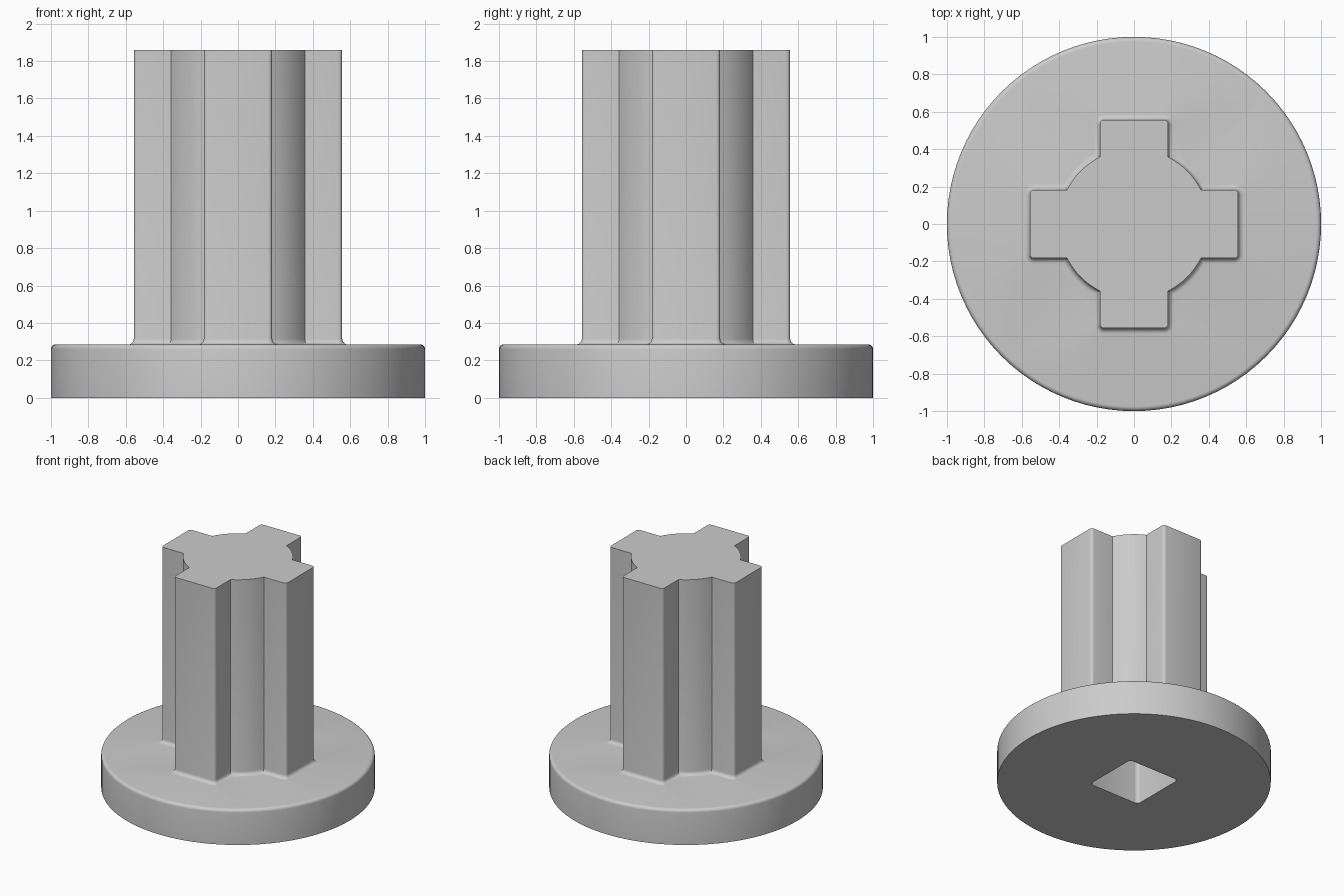
import bpy, bmesh, math
from math import cos, sin, pi

if "Cube" in bpy.data.objects:
    bpy.data.objects.remove(bpy.data.objects["Cube"])

HALF, REACH, CORE, ROUND = 0.183, 0.557, 0.402, 0.022   # cross section of the shaft
BASE_TOP, TOP, FILLET, EDGE = 0.285, 1.86, 0.03, 0.025
HOLE, HOLE_ROUND, HOLE_DEPTH = 0.228, 0.03, 1.2


def arc(cx, cy, r, a0, a1, n):
    return [(cx + r * cos(a0 + (a1 - a0) * i / n), cy + r * sin(a0 + (a1 - a0) * i / n))
            for i in range(n + 1)]


def four_fold(points):
    return [(x * c - y * s, x * s + y * c)
            for c, s in ((1, 0), (0, 1), (-1, 0), (0, -1)) for x, y in points]


def cross(d):
    """Outline of four rounded arms on a round core, grown outward by d."""
    w, r = HALF + d, CORE + d
    a = math.asin(w / r)
    x, y = REACH - ROUND, HALF - ROUND
    arm = arc(x, -y, ROUND + d, -pi / 2, 0, 4) + arc(x, y, ROUND + d, 0, pi / 2, 4)
    return four_fold(arm + arc(0, 0, r, a, pi / 2 - a, 8))


def circle(r):
    return arc(0, 0, r, 0, 2 * pi, 96)[:-1]


def loft(bm, sections):
    """Skin a stack of (outline, z) sections; returns the first and last edge loops."""
    rings = [[bm.verts.new((x, y, z)) for x, y in pts] for pts, z in sections]
    n = len(rings[0])
    for lo, hi in zip(rings, rings[1:]):
        for i in range(n):
            j = (i + 1) % n
            bm.faces.new((lo[i], lo[j], hi[j], hi[i]))
    return [[bm.edges.get((ring[i], ring[(i + 1) % n])) for i in range(n)]
            for ring in (rings[0], rings[-1])]


def fill(bm, edges):
    bmesh.ops.triangle_fill(bm, edges=edges, use_beauty=True)


bm = bmesh.new()
steps = [i * pi / 10 for i in range(6)]

# Round flange with a softened upper rim
flange_low, flange_high = loft(bm, [(circle(1), 0)] + [
    (circle(1 - EDGE + EDGE * cos(t)), BASE_TOP - EDGE + EDGE * sin(t)) for t in steps])

# Cross-shaped shaft flaring into the flange
shaft_low, shaft_high = loft(bm, [
    (cross(FILLET * (1 - sin(t))), BASE_TOP + FILLET * (1 - cos(t))) for t in steps]
    + [(cross(0), TOP)])

# Square socket in the underside
square = four_fold(arc(HOLE - HOLE_ROUND, HOLE - HOLE_ROUND, HOLE_ROUND, 0, pi / 2, 4))
hole_low, hole_high = loft(bm, [(square, 0), (square, HOLE_DEPTH)])

# Flat faces joining the parts
fill(bm, flange_high + shaft_low)
fill(bm, flange_low + hole_low)
fill(bm, shaft_high)
fill(bm, hole_high)
bmesh.ops.recalc_face_normals(bm, faces=bm.faces[:])

mesh = bpy.data.meshes.new("flanged_cross_shaft")
bm.to_mesh(mesh)
bm.free()
shaft = bpy.data.objects.new("flanged_cross_shaft", mesh)
bpy.context.collection.objects.link(shaft)

grey = bpy.data.materials.new("plain grey")
grey.diffuse_color = (0.6, 0.6, 0.6, 1)
grey.use_nodes = True
grey.node_tree.nodes["Principled BSDF"].inputs["Base Color"].default_value = grey.diffuse_color
mesh.materials.append(grey)

bpy.context.view_layer.objects.active = shaft
shaft.select_set(True)
bpy.ops.object.shade_smooth_by_angle(angle=math.radians(30))
